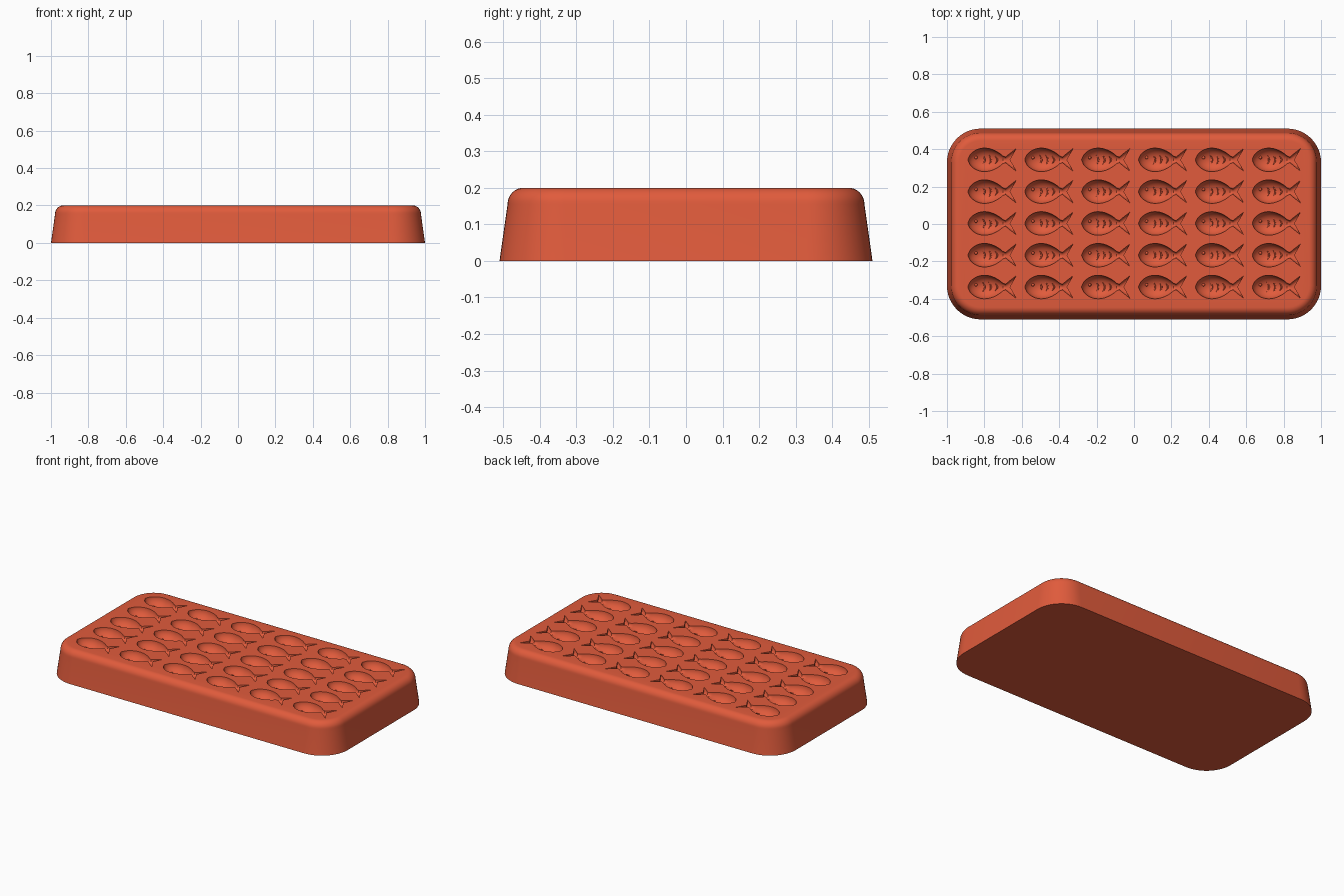
import bpy, bmesh, math
from mathutils import Vector

if "Cube" in bpy.data.objects:
    bpy.data.objects.remove(bpy.data.objects["Cube"], do_unlink=True)

TOP = 0.2
COLS, ROWS = 6, 5
PITCH_X, PITCH_Y = 0.304, 0.17
FIRST = Vector((-PITCH_X * (COLS - 1) / 2, -PITCH_Y * (ROWS - 1) / 2 + 0.003, TOP))
BODY_START, BODY_LEN, BODY_W, DEPTH = -0.128, 0.2, 0.063, 0.06

# Silicone colour
red = bpy.data.materials.new("coral red")
red.use_nodes = True
colour = (0.75, 0.105, 0.045, 1)
red.diffuse_color = colour
red.node_tree.nodes["Principled BSDF"].inputs["Base Color"].default_value = colour
red.node_tree.nodes["Principled BSDF"].inputs["Roughness"].default_value = 0.6


def make_object(name, bm):
    bmesh.ops.recalc_face_normals(bm, faces=bm.faces[:])
    mesh = bpy.data.meshes.new(name)
    bm.to_mesh(mesh)
    bm.free()
    mesh.materials.append(red)
    ob = bpy.data.objects.new(name, mesh)
    bpy.context.collection.objects.link(ob)
    return ob


def bridge(bm, a, b):
    n = len(a)
    for i in range(n):
        bm.faces.new((a[i], a[(i + 1) % n], b[(i + 1) % n], b[i]))


def repeat(ob):
    """Lay the object out over the grid of moulds."""
    ob.location = FIRST
    for count, step in ((COLS, (PITCH_X, 0, 0)), (ROWS, (0, PITCH_Y, 0))):
        mod = ob.modifiers.new("grid", 'ARRAY')
        mod.count = count
        mod.use_relative_offset = False
        mod.use_constant_offset = True
        mod.constant_offset_displace = step


def activate(ob):
    bpy.ops.object.select_all(action='DESELECT')
    ob.select_set(True)
    bpy.context.view_layer.objects.active = ob


# Tray: rounded rectangle lofted up a tapered wall into a rounded rim
def rounded_rect(inset, z, radius=0.18, steps=12):
    hx, hy = 1.0 - radius, 0.51 - radius
    r = radius - inset
    pts = []
    for q, (sx, sy) in enumerate(((1, 1), (-1, 1), (-1, -1), (1, -1))):
        for i in range(steps + 1):
            a = (q + i / steps) * math.pi / 2
            pts.append((sx * hx + r * math.cos(a), sy * hy + r * math.sin(a), z))
    return pts


profile = [(0, 0), (0.022, 0.155)]
for i in range(1, 9):
    a = math.pi / 2 * i / 8
    profile.append((0.022 + 0.043 * (1 - math.cos(a)), 0.155 + 0.045 * math.sin(a)))
bm = bmesh.new()
loops = [[bm.verts.new(p) for p in rounded_rect(*pr)] for pr in profile]
for a, b in zip(loops, loops[1:]):
    bridge(bm, a, b)
bm.faces.new(loops[0])
bm.faces.new(loops[-1])
tray = make_object("tray", bm)


# Fish mould: body bowl narrowing to a stalk, then a forked tail
def body_shape(s):
    swell = max(0.0, math.sin(math.pi * s ** 0.85)) ** 0.65
    return max(0.002, BODY_W * swell), max(0.002, DEPTH * swell)


stations = []
for i in range(17):
    s = 0.002 + 0.93 * i / 16
    w, d = body_shape(s)
    stations.append((BODY_START + BODY_LEN * s, max(w, 0.013 if s > 0.5 else 0), d, 0))
stations += [(0.072, 0.015, 0.02, 0.1), (0.084, 0.034, 0.024, 0.35), (0.095, 0.061, 0.022, 0.58)]

SEG = 20
bm = bmesh.new()
rings = []
for x, w, d, fork in stations:
    low, lid = [], []
    for i in range(SEG + 1):
        t = math.pi * i / SEG
        y = w * math.cos(t)
        px = x + fork * abs(y)
        low.append(bm.verts.new((px, y, 0.001 - d * math.sin(t))))
        lid.append(bm.verts.new((px, y, 0.03)))
    rings.append((low, lid))
for (la, ta), (lb, tb) in zip(rings, rings[1:]):
    bridge(bm, la + ta[::-1], lb + tb[::-1])
for low, lid in (rings[0], rings[-1]):
    for i in range(SEG):
        bm.faces.new((low[i], low[i + 1], lid[i + 1], lid[i]))
cutter = make_object("fish_cutter", bm)
repeat(cutter)

cut = tray.modifiers.new("fish moulds", 'BOOLEAN')
cut.operation = 'DIFFERENCE'
cut.solver = 'EXACT'
cut.object = cutter
activate(tray)
bpy.ops.object.modifier_apply(modifier=cut.name)
bpy.data.objects.remove(cutter, do_unlink=True)
bpy.ops.object.shade_smooth_by_angle(angle=math.radians(35))


# Raised details on the mould floors: curved ribs and an eye
def on_floor(x, y):
    w, d = body_shape((x - BODY_START) / BODY_LEN)
    return Vector((x, y, -d * math.sqrt(max(0.0, 1 - (y / w) ** 2))))


bm = bmesh.new()
for rib_x, half in ((-0.038, 0.026), (-0.004, 0.026), (0.03, 0.02)):
    rings = []
    for i in range(9):
        u = i / 4 - 1
        centre = on_floor(rib_x - 0.012 * u * u, half * u)
        r = 0.005 * (1 - 0.7 * u * u)
        rings.append([bm.verts.new(centre + Vector((r * math.cos(k * math.pi / 3), 0,
                                                    r * math.sin(k * math.pi / 3))))
                      for k in range(6)])
    for a, b in zip(rings, rings[1:]):
        bridge(bm, a, b)
    bm.faces.new(rings[0])
    bm.faces.new(rings[-1])
eye = bmesh.ops.create_uvsphere(bm, u_segments=10, v_segments=6, radius=0.009)
bmesh.ops.translate(bm, verts=eye["verts"], vec=on_floor(-0.085, 0.012))
details = make_object("fish_ribs_and_eyes", bm)
repeat(details)
activate(details)
bpy.ops.object.shade_smooth_by_angle(angle=math.radians(60))
